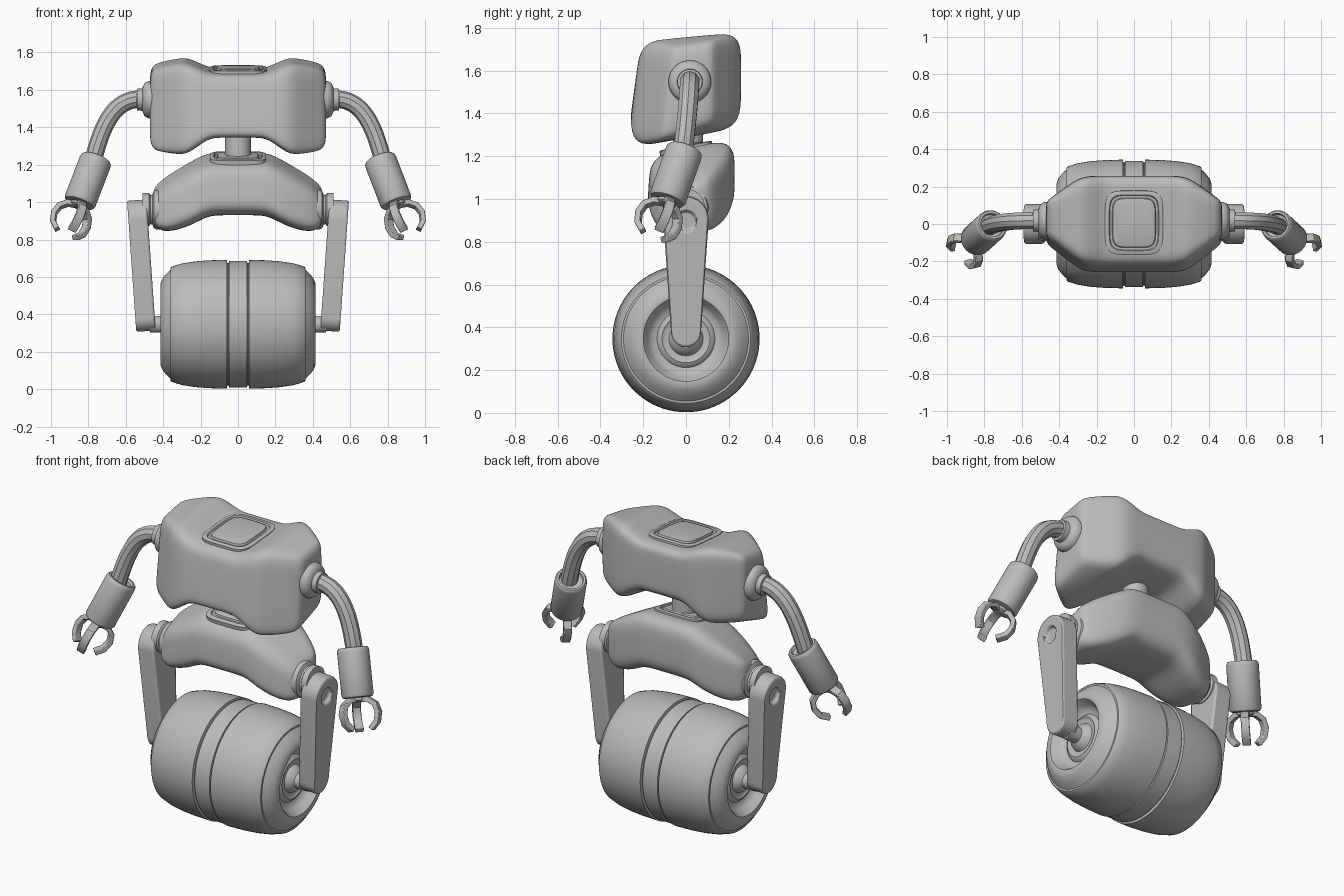
import bpy, bmesh, math
from mathutils import Vector

cube = bpy.data.objects.get("Cube")
if cube:
    bpy.data.objects.remove(cube, do_unlink=True)

grey = bpy.data.materials.new("plain grey")
grey.use_nodes = True
grey.diffuse_color = (0.5, 0.5, 0.5, 1)
grey.node_tree.nodes["Principled BSDF"].inputs["Base Color"].default_value = (0.5, 0.5, 0.5, 1)


def skin(name, rings, mirror=False, subdiv=0, bevel=0, angle=35):
    """Join rings of points into a closed, capped surface."""
    bm = bmesh.new()
    vs = [[bm.verts.new(p) for p in r] for r in rings]
    n = len(rings[0])
    for a, b in zip(vs, vs[1:]):
        for i in range(n):
            j = (i + 1) % n
            bm.faces.new((a[i], a[j], b[j], b[i]))
    bm.faces.new(vs[0][::-1])
    bm.faces.new(vs[-1])
    bmesh.ops.recalc_face_normals(bm, faces=bm.faces)
    me = bpy.data.meshes.new(name)
    bm.to_mesh(me)
    bm.free()
    me.materials.append(grey)
    ob = bpy.data.objects.new(name, me)
    bpy.context.collection.objects.link(ob)
    bpy.ops.object.select_all(action='DESELECT')
    ob.select_set(True)
    bpy.context.view_layer.objects.active = ob
    bpy.ops.object.shade_smooth_by_angle(angle=math.radians(angle))
    if bevel:
        m = ob.modifiers.new("bevel", 'BEVEL')
        m.width, m.segments, m.limit_method = bevel, 2, 'ANGLE'
        m.angle_limit = math.radians(45)
    if subdiv:
        m = ob.modifiers.new("smooth", 'SUBSURF')
        m.levels = m.render_levels = subdiv
    if mirror:
        ob.modifiers.new("mirror", 'MIRROR').use_mirror_merge = False
    return ob


def frame(axis):
    """Two directions square to the axis."""
    a = Vector(axis).normalized()
    ref = Vector((1, 0, 0)) if abs(a.x) < 0.9 else Vector((0, 1, 0))
    e1 = (ref - a * ref.dot(a)).normalized()
    return a, e1, e1.cross(a)


def ring(centre, e1, e2, r, n):
    return [Vector(centre) + e1 * (r * math.cos(2 * math.pi * i / n))
            + e2 * (r * math.sin(2 * math.pi * i / n)) for i in range(n)]


def lathe(name, origin, axis, profile, n=48, **kw):
    a, e1, e2 = frame(axis)
    return skin(name, [ring(Vector(origin) + a * d, e1, e2, r, n) for d, r in profile], **kw)


def super_unit(p, n):
    """Points of a rounded square from -1 to 1."""
    f = lambda c: math.copysign(abs(c) ** (2 / p), c) if abs(c) > 1e-9 else 0.0
    return [(f(math.cos(2 * math.pi * i / n)), f(math.sin(2 * math.pi * i / n))) for i in range(n)]


def body(name, half, p, top_drop, bottom_rise, lean):
    """Loft rounded sections (x, low, high, front, back) across both sides."""
    x, lo, hi, yf, yb = half[-1]
    mz, my = (lo + hi) / 2, (yf + yb) / 2
    half = half + [(x + 0.004, mz + (lo - mz) * 0.6, mz + (hi - mz) * 0.6,
                    my + (yf - my) * 0.6, my + (yb - my) * 0.6)]
    rings = []
    for x, lo, hi, yf, yb in [(-s[0],) + s[1:] for s in half[:0:-1]] + half:
        pts = []
        for u, v in super_unit(p, 40):
            y = (yf + yb) / 2 + u * (yb - yf) / 2 + lean * (v + 1) * (1 - u) / 4
            top = hi - top_drop * (1 - u) / 2
            low = lo + bottom_rise * (1 + u) / 2
            pts.append((x, y, low + (top - low) * (v + 1) / 2))
        rings.append(pts)
    skin(name, rings, subdiv=2, angle=180)


def hatch(name, centre, w, h, tilt):
    """Rounded rim, groove and raised lid on a sloping top."""
    prof = [(0, -0.03), (0, 0.008), (0.008, 0.012), (0.022, 0.012), (0.026, 0.003),
            (0.038, 0.003), (0.042, 0.014), (0.055, 0.018)]
    rings = []
    for inset, z in prof:
        rings.append([(centre[0] + u * (w - inset),
                       centre[1] + v * (h - inset) * math.cos(tilt) - z * math.sin(tilt),
                       centre[2] + v * (h - inset) * math.sin(tilt) + z * math.cos(tilt))
                      for u, v in super_unit(5, 48)])
    skin(name, rings)


# Head, torso, their hatches and the neck
body("head", [(0, 1.33, 1.725, -.268, .258), (.10, 1.33, 1.725, -.268, .258),
              (.165, 1.325, 1.728, -.268, .258), (.265, 1.238, 1.785, -.268, .258),
              (.33, 1.24, 1.775, -.225, .225), (.43, 1.255, 1.755, -.145, .15),
              (.468, 1.28, 1.73, -.115, .125)], 7, 0.04, 0.09, 0.05)
body("torso", [(0, .93, 1.285, -.185, .228), (.10, .93, 1.285, -.185, .228),
               (.165, .925, 1.285, -.185, .228), (.25, .875, 1.24, -.18, .215),
               (.36, .84, 1.175, -.15, .165), (.425, .85, 1.125, -.12, .125),
               (.45, .885, 1.09, -.09, .095)], 4, 0.08, 0, 0.02)
hatch("head_hatch", (0, .007, 1.706), .155, .172, .08)
hatch("torso_hatch", (0, .0, 1.238), .15, .125, .19)
lathe("neck", (0, .01, 1.2), (0, 0, 1), [(0, .07), (.25, .07)])

# Wheel
half = [(.048, .338), (.050, .328), (.057, .328), (.060, .344), (.15, .342), (.23, .336),
        (.30, .325), (.355, .308), (.360, .302), (.360, .292), (.385, .268), (.405, .242),
        (.415, .215), (.413, .200), (.400, .190), (.375, .178), (.355, .158), (.35, .135),
        (.362, .125), (.368, .112), (.36, .10), (.36, .08), (.385, .068), (.40, .045), (.47, .045)]
lathe("wheel", (0, 0, .347), (1, 0, 0), [(-d, r) for d, r in half[::-1]] + half, n=80)

# Legs: tapered plates leaning inwards, with a round socket at the hip
N = 48
outline, socket = [], []
for i in range(N):
    t = 2 * math.pi * i / (N - 1) if i < N // 2 else 2 * math.pi * (i - 0.5) / (N - 1)
    top = i < N // 2
    t = math.pi * (i / (N // 2 - 1) if top else 1 + (i - N // 2) / (N // 2 - 1))
    r, zc = (.106, .905) if top else (.07, .38)
    outline.append((r * math.cos(t), zc + r * math.sin(t)))
    t = 2 * math.pi * (i + 0.5) / N
    socket.append((.046 * math.cos(t), .90 + .046 * math.sin(t)))


def leg_ring(pts, off):
    return [(.492 + .07 * (z - .31) + off, y, z - .07 * off) for y, z in pts]


skin("legs", [leg_ring(outline, -.052), leg_ring(outline, .052),
              leg_ring(socket, .052), leg_ring(socket, .03)], mirror=True, bevel=.01)
lathe("hip_joints", (0, 0, .96), (1, 0, 0),
      [(.38, .10), (.435, .107), (.45, .10), (.458, .08), (.468, .078), (.475, .088), (.51, .088)],
      mirror=True)

# Shoulders
lathe("shoulder_joints", (0, .018, 1.548), (1, 0, 0),
      [(.43, .1), (.478, .1), (.498, .09), (.508, .072), (.511, .06), (.54, .058), (.542, .04)],
      mirror=True)

# Bent arm tubes
ctrl = [Vector(c) for c in ((.51, .018, 1.55), (.675, .018, 1.56), (.735, .01, 1.39), (.785, -.02, 1.18))]
rings = []
for k in range(17):
    t = k / 16
    s = 1 - t
    p = ctrl[0] * s**3 + ctrl[1] * 3*s*s*t + ctrl[2] * 3*s*t*t + ctrl[3] * t**3
    d = ((ctrl[1]-ctrl[0]) * s*s + (ctrl[2]-ctrl[1]) * 2*s*t + (ctrl[3]-ctrl[2]) * t*t).normalized()
    e2 = Vector((0, 1, 0))
    e2 = (e2 - d * e2.dot(d)).normalized()
    rings.append(ring(p, e2.cross(d), e2, .047, 10))
skin("arm_tubes", rings, mirror=True, angle=30)

# Forearm sleeves
top, end = Vector((.757, -.005, 1.232)), Vector((.85, -.09, .99))
a, e1, e2 = frame(end - top)
lathe("forearms", top, a,
      [(.02, .045), (.015, .062), (0, .066), (0, .078), (.008, .085), (.022, .087),
       (.255, .087), (.268, .08), (.272, .065)], mirror=True)
lathe("palms", end, a, [(-.02, .045), (.012, .045), (.022, .03)], n=24, mirror=True)

# Three hooked fingers on each hand
path = [(.015, .008), (.06, .012), (.098, .04), (.112, .085), (.10, .135), (.062, .172)]
for name, deg in (("outer", 10), ("front", -110), ("inner", 130)):
    t = math.radians(deg)
    out = e1 * math.cos(t) + e2 * math.sin(t)
    side = out.cross(a)
    rings = []
    for i, (r, h) in enumerate(path):
        p0, p1 = path[max(i - 1, 0)], path[min(i + 1, len(path) - 1)]
        d = Vector((p1[0] - p0[0], p1[1] - p0[1])).normalized()
        nrm = out * d.y - a * d.x
        c = end + out * r + a * h
        rings.append([c + nrm * (.014 * j) + side * (.023 * k)
                      for j, k in ((-1, -1), (1, -1), (1, 1), (-1, 1))])
    skin(name + "_fingers", rings, mirror=True, bevel=.004)
